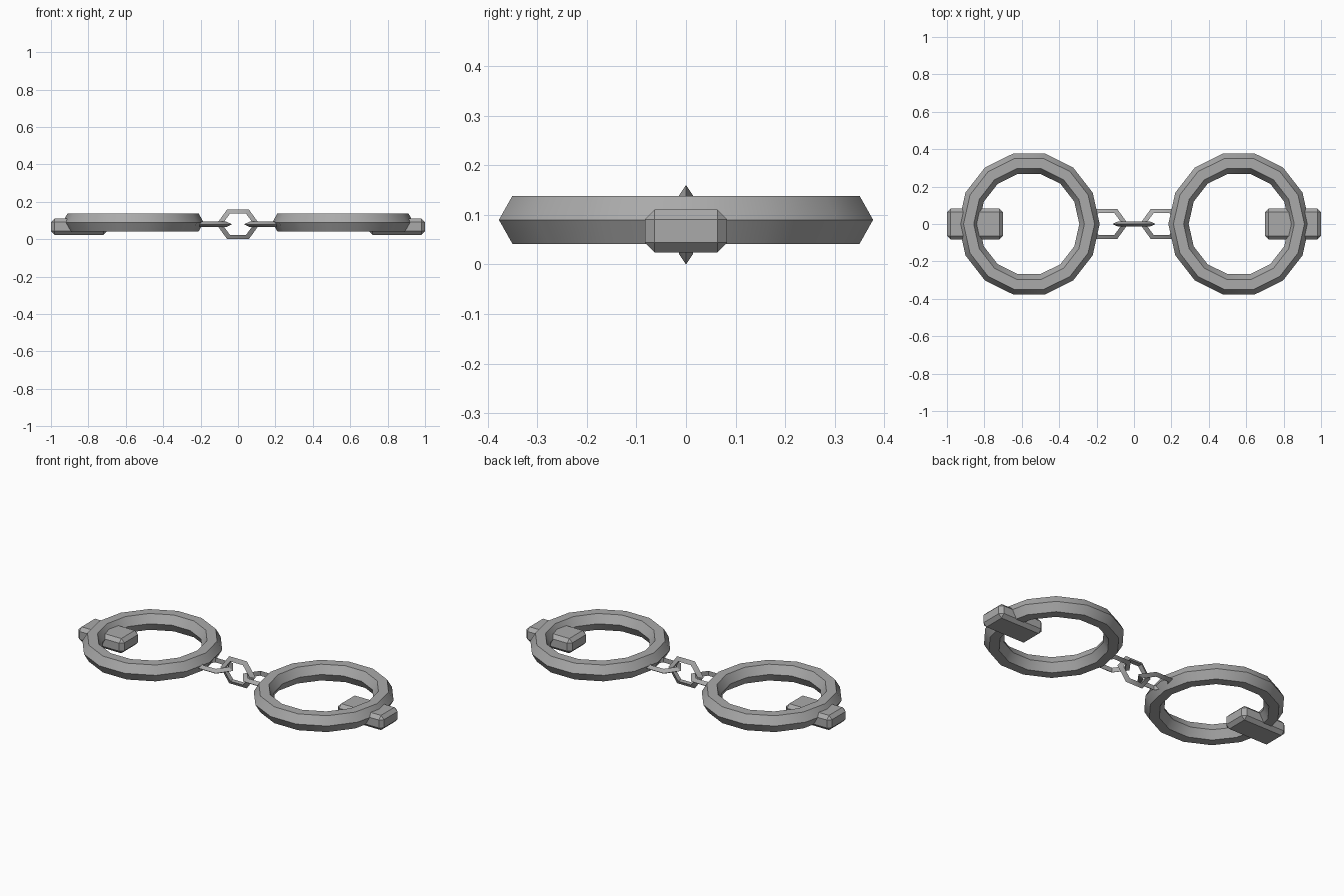
import bpy, bmesh, math
from mathutils import Matrix

if "Cube" in bpy.data.objects:
    bpy.data.objects.remove(bpy.data.objects["Cube"])

metal = bpy.data.materials.new("grey metal")
metal.diffuse_color = (0.4, 0.4, 0.4, 1)
metal.use_nodes = True
metal.node_tree.nodes["Principled BSDF"].inputs["Base Color"].default_value = metal.diffuse_color


def finish(bm, name, matrix):
    """Turn a bmesh into a named object, smooth across shallow angles only."""
    bm.transform(matrix)
    bmesh.ops.recalc_face_normals(bm, faces=bm.faces)
    mesh = bpy.data.meshes.new(name)
    bm.to_mesh(mesh)
    bm.free()
    mesh.materials.append(metal)
    obj = bpy.data.objects.new(name, mesh)
    bpy.context.collection.objects.link(obj)
    bpy.ops.object.select_all(action='DESELECT')
    obj.select_set(True)
    bpy.context.view_layer.objects.active = obj
    bpy.ops.object.shade_smooth_by_angle(angle=math.radians(30))


def ring(name, matrix, major, minor, sides, tube_sides, stretch=1.0):
    """Low-poly torus in the xy plane, stretched along x."""
    bm = bmesh.new()
    loops = []
    for i in range(sides):
        a = math.tau * i / sides
        loop = []
        for j in range(tube_sides):
            b = math.tau * j / tube_sides
            r = major + minor * math.cos(b)
            loop.append(bm.verts.new((r * math.cos(a) * stretch, r * math.sin(a),
                                      minor * math.sin(b))))
        loops.append(loop)
    for i in range(sides):
        p, q = loops[i], loops[(i + 1) % sides]
        for j in range(tube_sides):
            k = (j + 1) % tube_sides
            bm.faces.new((p[j], q[j], q[k], p[k]))
    finish(bm, name, matrix)


def block(name, centre, size, bevel):
    """Box with single-step chamfers on every edge."""
    bm = bmesh.new()
    bmesh.ops.create_cube(bm, size=1)
    bmesh.ops.scale(bm, vec=size, verts=bm.verts)
    bmesh.ops.bevel(bm, geom=bm.edges[:], offset=bevel, segments=1,
                    affect='EDGES', profile=0.5)
    finish(bm, name, Matrix.Translation(centre))


LINK = dict(major=0.0757, minor=0.0166, sides=6, tube_sides=3, stretch=1.25)

for side, s in (("left", -1), ("right", 1)):
    # Faceted cuff with a hexagonal section
    ring(side + "_cuff", Matrix.Translation((s * 0.561, 0, 0.094)),
         0.331, 0.0558, 14, 6, 0.976)
    # Lock housing passing through the outer side of the cuff
    block(side + "_lock", (s * 0.85, 0, 0.0715), (0.30, 0.166, 0.087), 0.02)
    # Flat chain link next to the cuff
    ring(side + "_link", Matrix.Translation((s * 0.147, 0, 0.084)), **LINK)

# Upright link joining the two flat ones
ring("middle_link", Matrix.Translation((0, 0, 0.084)) @ Matrix.Rotation(math.pi / 2, 4, 'X'),
     **LINK)

# Stand the chain exactly on the ground
bpy.context.view_layer.update()
low = min((o.matrix_world @ v.co).z for o in bpy.data.objects for v in o.data.vertices)
for o in bpy.data.objects:
    o.location.z -= low
